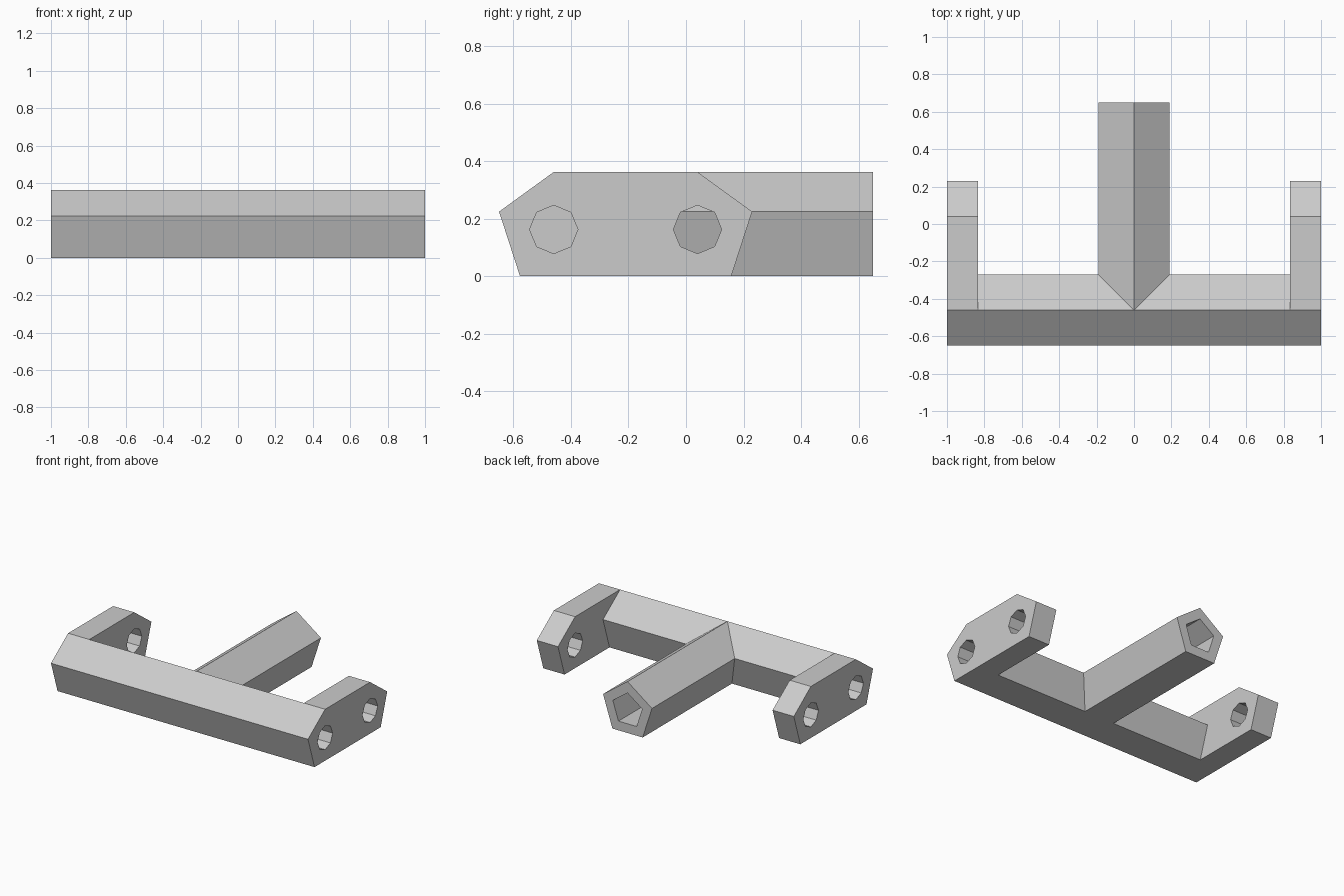
import bpy, bmesh
from math import sin, cos, pi, radians

if "Cube" in bpy.data.objects:
    bpy.data.objects.remove(bpy.data.objects["Cube"])

R = 0.2              # beam radius
ZC = 0.162           # beam axis height
FRONT, REAR = -0.46, 0.04   # axis of the beam and of the rear holes
INNER = 0.835        # inner side of the end plates
BACK = 0.65

grey = bpy.data.materials.new("plain grey")
grey.diffuse_color = (0.6, 0.6, 0.6, 1)
grey.use_nodes = True
grey.node_tree.nodes["Principled BSDF"].inputs["Base Color"].default_value = (0.6, 0.6, 0.6, 1)


def polygon(sides, radius, c=0.0):
    """Corners of a regular polygon with one corner at the top."""
    return [(c + radius * sin(2 * pi * i / sides), ZC + radius * cos(2 * pi * i / sides))
            for i in range(sides)]


def add_object(name, mesh):
    ob = bpy.data.objects.new(name, mesh)
    bpy.context.collection.objects.link(ob)
    mesh.materials.clear()
    mesh.materials.append(grey)
    return ob


def loft(name, rings, cap_start, cap_end):
    """Skin a row of matching rings."""
    bm = bmesh.new()
    rows = [[bm.verts.new(p) for p in ring] for ring in rings]
    n = len(rows[0])
    for a, b in zip(rows, rows[1:]):
        for i in range(n):
            j = (i + 1) % n
            bm.faces.new((a[i], a[j], b[j], b[i]))
    if cap_start:
        bm.faces.new(rows[0])
    if cap_end:
        bm.faces.new(rows[-1])
    bmesh.ops.recalc_face_normals(bm, faces=bm.faces)
    mesh = bpy.data.meshes.new(name)
    bm.to_mesh(mesh)
    bm.free()
    return add_object(name, mesh)


# Cross beam; its ends close the front holes of the plates
loft("cross_beam", [[(x, y, z) for y, z in polygon(5, R, FRONT)] for x in (-INNER, INNER)],
     True, True)

# Rear arm, mitred onto the beam, with a deep five-sided socket in its end
outer, socket = polygon(5, R), polygon(5, 0.12)
loft("rear_arm", [[(x, FRONT + abs(x), z) for x, z in outer],
                  [(x, BACK, z) for x, z in outer],
                  [(x, BACK, z) for x, z in socket],
                  [(x, BACK - 0.6, z) for x, z in socket]], False, True)


# End plates: stretched pentagon with two eight-sided holes
def end_plate(name, x):
    front, rear = polygon(5, R, FRONT), polygon(5, R, REAR)
    outline = rear[:3] + front[3:] + front[:1]
    curve = bpy.data.curves.new(name, "CURVE")
    curve.dimensions = "2D"
    curve.fill_mode = "BOTH"
    curve.extrude = (1 - INNER) / 2
    for points in (outline, polygon(8, 0.084, FRONT), polygon(8, 0.084, REAR)):
        spline = curve.splines.new("POLY")
        spline.points.add(len(points) - 1)
        for p, (y, z) in zip(spline.points, points):
            p.co = (y, z, 0, 1)
        spline.use_cyclic_u = True
    temp = bpy.data.objects.new(name + "_outline", curve)
    bpy.context.collection.objects.link(temp)
    bpy.context.view_layer.update()
    graph = bpy.context.evaluated_depsgraph_get()
    mesh = bpy.data.meshes.new_from_object(temp.evaluated_get(graph))
    bpy.data.objects.remove(temp)
    # Weld and orient the plate
    bm = bmesh.new()
    bm.from_mesh(mesh)
    bmesh.ops.remove_doubles(bm, verts=bm.verts, dist=0.0005)
    bmesh.ops.recalc_face_normals(bm, faces=bm.faces)
    for f in bm.faces:
        f.smooth = False
        f.material_index = 0
    bm.to_mesh(mesh)
    bm.free()
    ob = add_object(name, mesh)
    ob.rotation_euler = (radians(90), 0, radians(90))
    ob.location.x = x


for side, s in (("left", 1), ("right", -1)):
    end_plate(side + "_end_plate", s * (1 + INNER) / 2)
